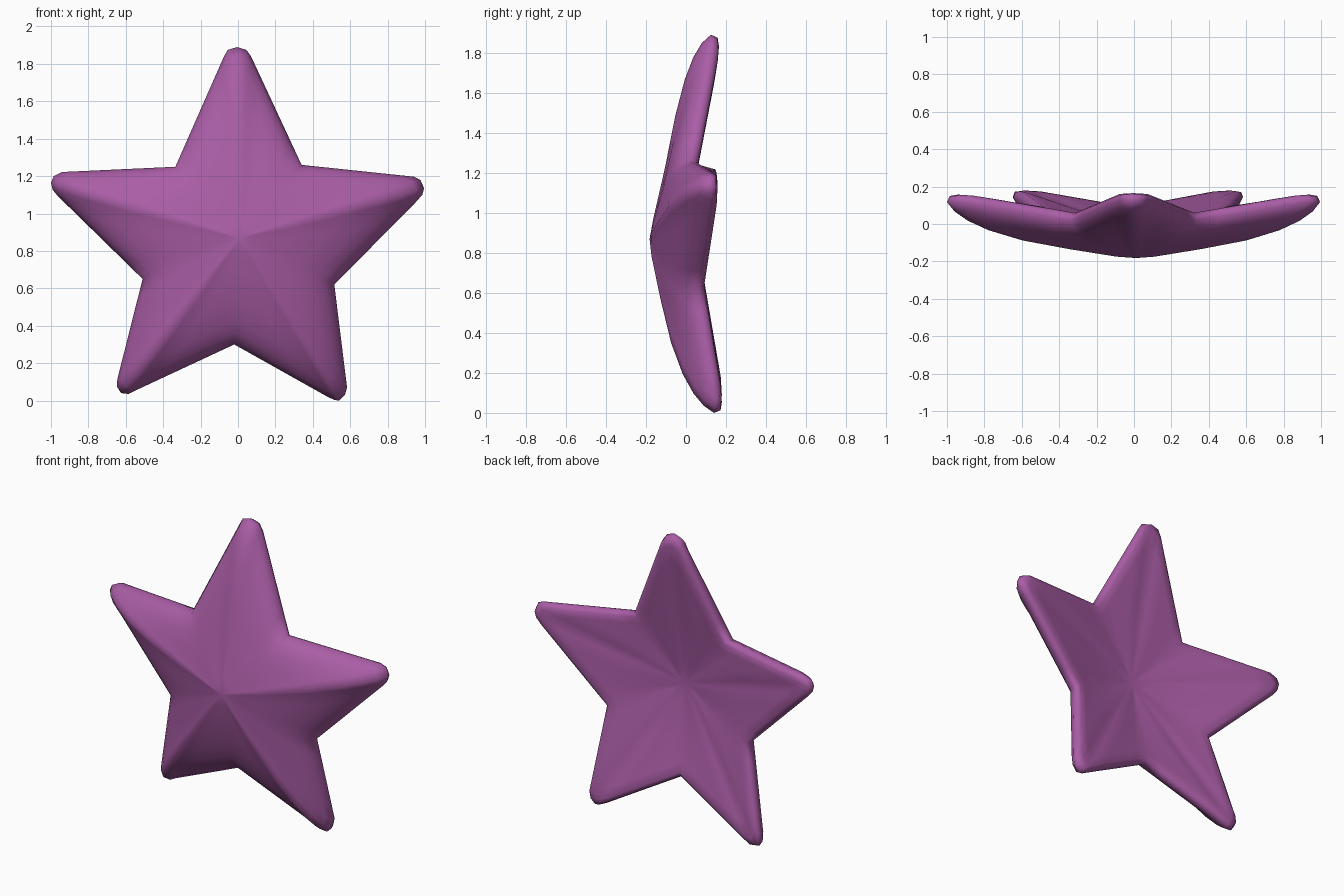
import bpy, bmesh
from mathutils import Vector

if "Cube" in bpy.data.objects:
    bpy.data.objects.remove(bpy.data.objects["Cube"])

CENTRE = Vector((0.01, 0.87))

# Each arm: rounded tip outline (x, z), clockwise, depth shift of the tip, front hollow
arms = [
    ([(-0.075, 1.84), (-0.055, 1.875), (-0.005, 1.89), (0.045, 1.875), (0.07, 1.84)], 0.0, 0.03),
    ([(0.94, 1.197), (0.975, 1.18), (0.995, 1.135), (0.985, 1.10), (0.955, 1.065)], -0.008, 0.0),
    ([(0.583, 0.07), (0.572, 0.03), (0.54, 0.0), (0.515, 0.003), (0.47, 0.025)], 0.015, 0.0),
    ([(-0.55, 0.053), (-0.585, 0.035), (-0.625, 0.04), (-0.648, 0.075), (-0.645, 0.115)], 0.015, 0.0),
    ([(-0.965, 1.095), (-0.99, 1.125), (-1.0, 1.165), (-0.985, 1.20), (-0.94, 1.222)], -0.008, 0.0),
]
# Inner corner that follows each arm: x, z, depth shift
valleys = [(0.34, 1.26, -0.025), (0.515, 0.62, 0.01), (-0.02, 0.30, 0.01),
           (-0.51, 0.65, 0.01), (-0.335, 1.25, -0.025)]

# Layers: scale from centre, depth at inner corner, at tip side, at tip ridge
layers = [
    (0.10, -0.174, -0.173, -0.174),
    (0.35, -0.145, -0.128, -0.132),
    (0.60, -0.108, -0.072, -0.083),
    (0.78, -0.070, -0.012, -0.027),
    (0.89, -0.037, 0.040, 0.025),
    (0.96, 0.000, 0.085, 0.075),
    (1.00, 0.045, 0.130, 0.125),
    (0.985, 0.073, 0.155, 0.158),
    (0.94, 0.082, 0.163, 0.165),
    (0.84, 0.070, 0.148, 0.146),
    (0.50, 0.032, 0.080, 0.077),
    (0.15, 0.006, 0.016, 0.015),
]
PEAK = 6        # layers before this one belong to the front
EDGE_STEPS = 5
RIDGE = (0.0, 0.5, 1.0, 0.5, 0.0)


def ring_points(index):
    """Points of one layer; inner layers spread the tip points for a softer ridge."""
    t, y_valley, y_side, y_ridge = layers[index]
    spread = 1 - 0.55 * (1 - t)
    points = []
    for k, (tip, shift, hollow) in enumerate(arms):
        lift = shift * t + (hollow * 4 * t * (1 - t) if index < PEAK else 0)

        def edge(corner, side, f):
            f *= spread
            p = Vector(corner[:2]).lerp(Vector(side), f)
            low = y_valley + corner[2] * t * t
            return p, low + (y_side + lift - low) * f

        before = [edge(valleys[k - 1], tip[0], i / EDGE_STEPS) for i in range(EDGE_STEPS + 1)]
        after = [edge(valleys[k], tip[-1], i / EDGE_STEPS) for i in range(EDGE_STEPS, 0, -1)]
        (pa, ya), (pb, yb) = before[-1], after[0]
        cap = []
        for j in (1, 2, 3):
            u = j / 4
            own = Vector(tip[j])
            flat = Vector(tip[0]).lerp(Vector(tip[-1]), u)
            # flat chord between the spread sides, pushed out to the tip
            chord = pa.lerp(pb, u)
            p = chord.lerp(flat, RIDGE[j]) + (own - flat)
            if t > 0.97:
                p = own
            base = ya * (1 - u) + yb * u
            goal = y_ridge + lift
            cap.append((p, base + (goal - base) * (RIDGE[j] if t < 0.97 else max(RIDGE[j], 0.8))))
        points += before + cap + after
    return [(CENTRE.lerp(p, t), y) for p, y in points]


# Star body: stacked rings closed with a front peak and a hollow back
bm = bmesh.new()
rings = [[bm.verts.new((q.x, y, q.y)) for q, y in ring_points(i)] for i in range(len(layers))]
n = len(rings[0])
for a, b in zip(rings, rings[1:]):
    for i in range(n):
        j = (i + 1) % n
        bm.faces.new((a[i], a[j], b[j], b[i]))
for ring, y in ((rings[0], -0.182), (rings[-1], 0.0)):
    mid = bm.verts.new((CENTRE.x, y, CENTRE.y))
    for i in range(n):
        bm.faces.new((ring[i], ring[(i + 1) % n], mid))
bmesh.ops.recalc_face_normals(bm, faces=bm.faces)
for face in bm.faces:
    face.smooth = True

mesh = bpy.data.meshes.new("star_body")
bm.to_mesh(mesh)
bm.free()
star = bpy.data.objects.new("star_body", mesh)
bpy.context.collection.objects.link(star)

purple = bpy.data.materials.new("purple")
purple.diffuse_color = (0.40, 0.11, 0.38, 1.0)
purple.use_nodes = True
purple.node_tree.nodes["Principled BSDF"].inputs["Base Color"].default_value = purple.diffuse_color
mesh.materials.append(purple)
